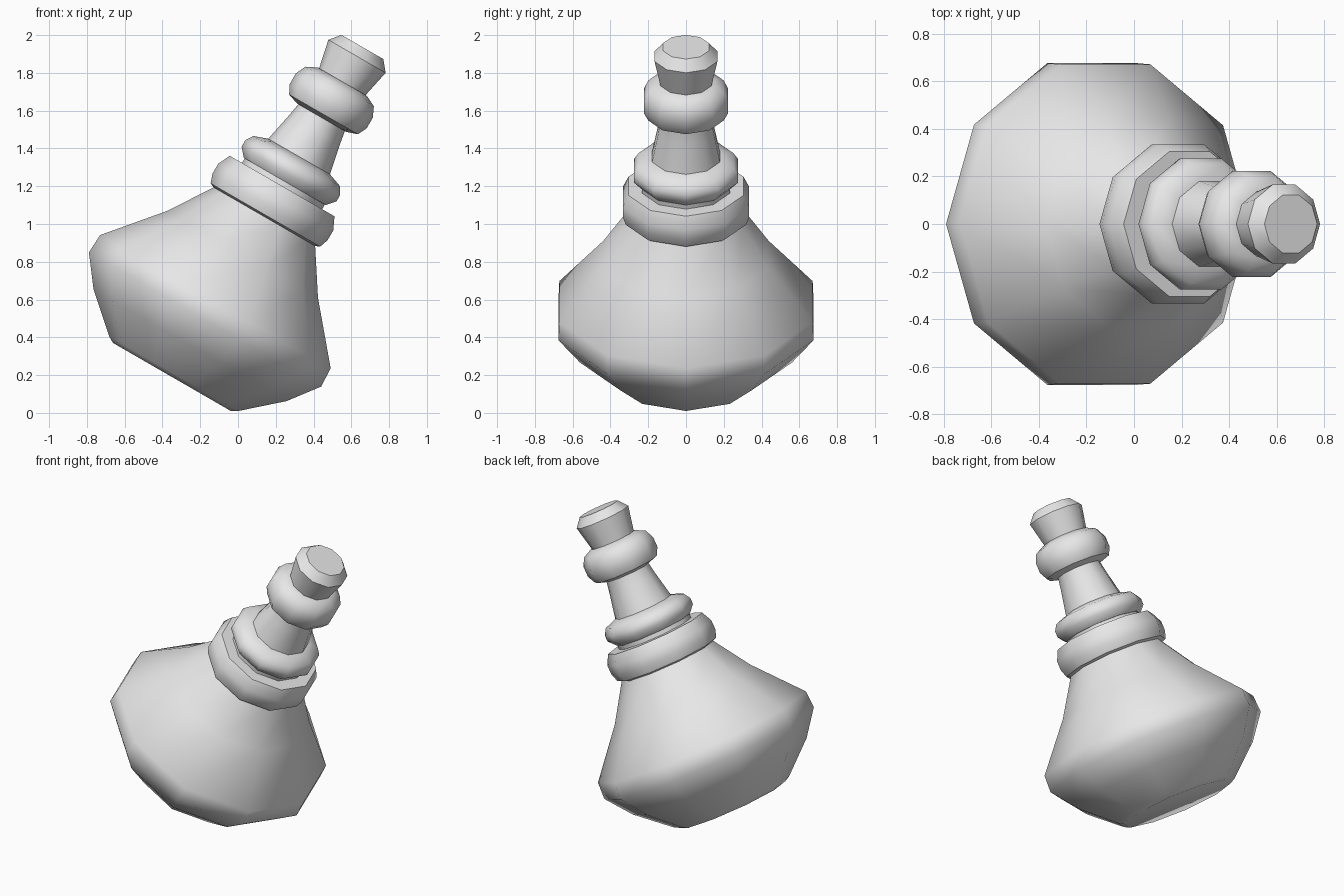
import bpy
import bmesh
import math
from mathutils import Matrix

cube = bpy.data.objects.get("Cube")
if cube:
    bpy.data.objects.remove(cube)

SIDES = 10
TILT = Matrix.Translation((-0.345, 0, 0.199)) @ Matrix.Rotation(math.radians(30), 4, 'Y')

grey = bpy.data.materials.new("light_grey")
grey.use_nodes = True
grey.diffuse_color = (0.8, 0.8, 0.8, 1)
grey.node_tree.nodes["Principled BSDF"].inputs["Base Color"].default_value = (0.8, 0.8, 0.8, 1)


def lathe(name, profile):
    """Turn (radius, height) points into a ten-sided part around the leaning axis."""
    bm = bmesh.new()
    verts = [bm.verts.new((r, 0, h)) for r, h in profile]
    edges = [bm.edges.new(pair) for pair in zip(verts, verts[1:])]
    bmesh.ops.spin(bm, geom=verts + edges, cent=(0, 0, 0), axis=(0, 0, 1),
                   angle=math.tau, steps=SIDES, use_duplicate=False)
    bmesh.ops.remove_doubles(bm, verts=bm.verts, dist=0.0005)
    # Close both ends with flat caps
    bmesh.ops.holes_fill(bm, edges=[e for e in bm.edges if e.is_boundary], sides=0)
    bmesh.ops.recalc_face_normals(bm, faces=bm.faces)
    bm.transform(TILT)
    mesh = bpy.data.meshes.new(name)
    bm.to_mesh(mesh)
    bm.free()
    mesh.materials.append(grey)
    obj = bpy.data.objects.new(name, mesh)
    bpy.context.collection.objects.link(obj)
    bpy.ops.object.select_all(action='DESELECT')
    obj.select_set(True)
    bpy.context.view_layer.objects.active = obj
    bpy.ops.object.shade_smooth_by_angle(angle=math.radians(45))


# Wide flared base with a bevelled rim
lathe("base", [(0.36, -0.01), (0.395, 0.01), (0.59, 0.183), (0.71, 0.341),
               (0.705, 0.45), (0.46, 0.74), (0.31, 0.97)])

# Two stacked collars with a groove between them
lathe("lower_collar", [(0.30, 0.965), (0.335, 0.98), (0.352, 1.03),
                       (0.352, 1.09), (0.32, 1.157)])
lathe("collar_groove", [(0.245, 1.14), (0.245, 1.20)])
lathe("upper_collar", [(0.25, 1.185), (0.29, 1.23), (0.29, 1.27),
                       (0.265, 1.31), (0.19, 1.337)])

# Tapered neck with a ring
lathe("neck", [(0.19, 1.33), (0.155, 1.50), (0.138, 1.60), (0.138, 1.80)])
lathe("neck_ring", [(0.15, 1.575), (0.21, 1.595), (0.235, 1.645),
                    (0.235, 1.71), (0.21, 1.765), (0.15, 1.795)])

# Flared tip
lathe("tip", [(0.14, 1.785), (0.175, 1.95), (0.128, 2.007)])
